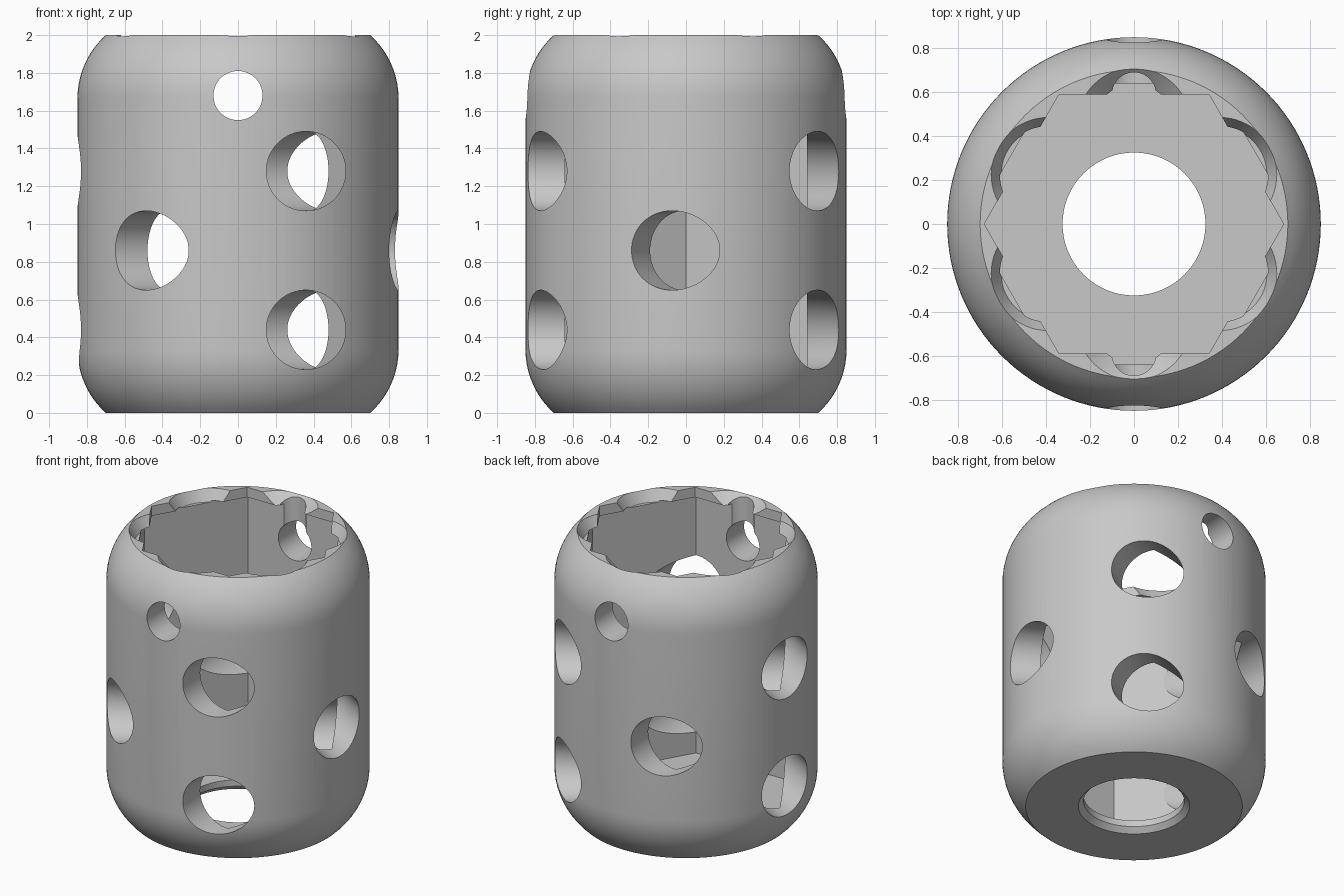
import bpy, math
from math import sin, cos, acos, radians, pi
from mathutils import Matrix, Vector

old = bpy.data.objects.get("Cube")
if old:
    bpy.data.objects.remove(old, do_unlink=True)

R, RIM, H, FILLET = 0.85, 0.70, 2.0, 0.45
FLAT, LIP_FLAT = 0.64, 0.59      # half widths of the bore and of its rim lip
FLOOR, LIP = 0.08, 0.07          # thicknesses
TO_CORNER = 1 / cos(pi / 6)

grey = bpy.data.materials.new("plain_grey")
grey.use_nodes = True
grey.diffuse_color = (0.58, 0.58, 0.58, 1)
grey.node_tree.nodes["Principled BSDF"].inputs["Base Color"].default_value = grey.diffuse_color


def lathe(name, profile, sides=128):
    """Solid of revolution about z from (radius, height) pairs."""
    verts = [(r * cos(2 * pi * i / sides), r * sin(2 * pi * i / sides), z)
             for r, z in profile for i in range(sides)]
    faces = [tuple(reversed(range(sides))),
             tuple(range(len(verts) - sides, len(verts)))]
    for k in range(len(profile) - 1):
        for i in range(sides):
            j = (i + 1) % sides
            a, b = k * sides, (k + 1) * sides
            faces.append((a + i, a + j, b + j, b + i))
    mesh = bpy.data.meshes.new(name)
    mesh.from_pydata(verts, [], faces)
    obj = bpy.data.objects.new(name, mesh)
    bpy.context.collection.objects.link(obj)
    return obj


# Round shell with softened shoulders at both ends
sweep = acos(1 - (R - RIM) / FILLET)
lower = [(R - FILLET * (1 - cos(a)), FILLET * (sin(sweep) - sin(a)))
         for a in (sweep * (1 - i / 10) for i in range(11))]
upper = [(r, H - z) for r, z in reversed(lower)]
body = lathe("perforated_sleeve", lower + upper)
body.data.materials.append(grey)


def cut(cutter):
    mod = body.modifiers.new("cut", "BOOLEAN")
    mod.operation = "DIFFERENCE"
    mod.solver = "EXACT"
    mod.object = cutter
    cutter.hide_render = True
    bpy.context.view_layer.objects.active = body
    bpy.ops.object.modifier_apply(modifier=mod.name)
    bpy.data.objects.remove(cutter, do_unlink=True)


def drill(name, radius, start, direction, length):
    """Round cutter running from start along direction."""
    tool = lathe(name, [(radius, 0), (radius, length)], 64)
    turn = Vector(direction).to_track_quat("Z", "Y").to_matrix().to_4x4()
    tool.data.transform(Matrix.Translation(start) @ turn)
    cut(tool)


# Hexagonal bore, corners on the x axis, narrowing to a thin lip at the rim
bore, mouth = FLAT * TO_CORNER, LIP_FLAT * TO_CORNER
cut(lathe("hex_bore", [(bore, FLOOR), (bore, H - LIP), (mouth, H - LIP), (mouth, H + 0.2)], 6))

# Countersunk opening in the floor
cut(lathe("floor_opening", [(0.37, -0.01), (0.325, 0.035), (0.325, 0.3)], 96))

# Tapered finger pockets through the lip, one per flat
for k in range(6):
    a = radians(30 + 60 * k)
    foot = 0.175 if k % 3 == 1 else 0.215
    pocket = lathe("rim_pocket", [(foot, H - LIP - 0.01), (0.26, H), (0.26, H + 0.1)], 64)
    pocket.data.transform(Matrix.Translation((0.45 * cos(a), 0.45 * sin(a), 0)))
    cut(pocket)

# Offset side holes: pairs and singles alternate around the shell
for k in range(6):
    a = radians(-90 + 60 * k)
    out = Vector((cos(a), sin(a), 0))
    side = Vector((-sin(a), cos(a), 0))
    for z in ((0.44, 1.28) if k % 2 == 0 else (0.86,)):
        drill("side_hole", 0.21, side * 0.36 + Vector((0, 0, z)), out, 1.2)

# Small cross hole with a vertical groove above it on each side
drill("cross_hole", 0.13, (0, -1.2, 1.68), (0, 1, 0), 2.4)
for s in (-1, 1):
    drill("groove", 0.1, (0, s * LIP_FLAT, 1.68), (0, 0, 1), 0.5)

bpy.ops.object.select_all(action="DESELECT")
body.select_set(True)
bpy.context.view_layer.objects.active = body
bpy.ops.object.shade_smooth_by_angle(angle=radians(25))
